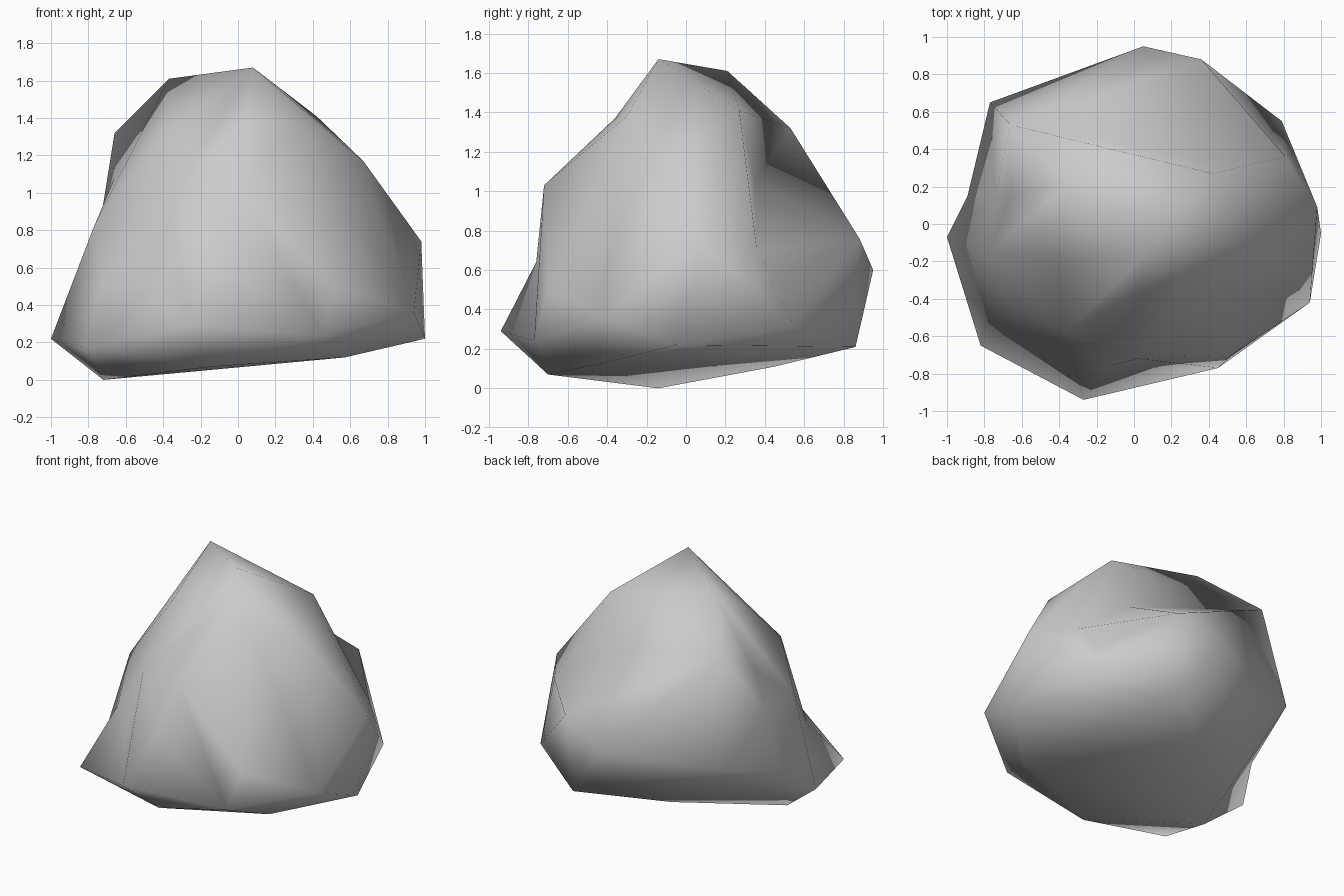
import bpy
import bmesh
from mathutils import Vector

default_cube = bpy.data.objects.get("Cube")
if default_cube:
    bpy.data.objects.remove(default_cube, do_unlink=True)


def make_material(name, colour):
    material = bpy.data.materials.new(name)
    material.use_nodes = True
    material.diffuse_color = colour
    shader = material.node_tree.nodes["Principled BSDF"]
    shader.inputs["Base Color"].default_value = colour
    shader.inputs["Roughness"].default_value = 0.9
    return material


def press_hollow(bm, point):
    """Split the nearest ridge and press its middle in to the given point."""
    target = Vector(point)

    def distance(edge):
        middle = (edge.verts[0].co + edge.verts[1].co) / 2
        return (middle - target).length

    ridge = min(bm.edges, key=distance)
    result = bmesh.ops.subdivide_edges(bm, edges=[ridge], cuts=1)
    for item in result["geom_inner"]:
        if isinstance(item, bmesh.types.BMVert):
            item.co = target
    bmesh.ops.triangulate(bm, faces=bm.faces[:])


# Outer corners of the boulder, grouped by region
summit = [(.08, -.14, 1.67), (-.37, .21, 1.61), (-.66, .53, 1.32),
          (.42, .27, 1.41), (.67, -.08, 1.17), (.3, -.3, 1.38),
          (-.4, -.2, 1.31)]
shoulders = [(.02, -.72, 1.03), (-.36, -.58, .97), (-.77, -.15, .82),
             (.81, .36, .7), (.98, .09, .74), (.36, .88, .76)]
girth = [(.05, .95, .6), (-.77, .65, .57), (.79, .55, .31),
         (.94, -.42, .36), (.52, -.7, .5), (-.27, -.94, .29)]
base = [(-1, -.07, .22), (1, -.05, .22), (-.82, -.65, .17),
        (.45, -.77, .24), (.31, .86, .21), (.57, -.45, .12),
        (-.2, .45, .11), (-.15, -.7, .07), (-.72, -.14, 0)]

# Hollows of each side, each pressed into the ridge beside it
back_gully = [(.34, .35, 1.05), (.7, .46, .55)]
left_flank = [(-.74, .15, .82), (-.66, .15, 1.08), (-.89, .15, .4)]
front_foot = [(-.72, -.36, .53), (-.53, -.52, .55), (-.13, -.76, .64)]
brow = [(.03, -.36, 1.37)]

# Wrap the corners in a faceted shell, then press in the hollows
bm = bmesh.new()
for corner in summit + shoulders + girth + base:
    bm.verts.new(corner)
bmesh.ops.convex_hull(bm, input=bm.verts[:])
loose = [v for v in bm.verts if not v.link_faces]
bmesh.ops.delete(bm, geom=loose, context="VERTS")
bmesh.ops.triangulate(bm, faces=bm.faces[:])
for hollow in back_gully + left_flank + front_foot + brow:
    press_hollow(bm, hollow)
bmesh.ops.recalc_face_normals(bm, faces=bm.faces[:])
for face in bm.faces:
    face.smooth = True

mesh = bpy.data.meshes.new("boulder")
bm.to_mesh(mesh)
bm.free()
mesh.materials.append(make_material("stone grey", (.6, .6, .6, 1)))
boulder = bpy.data.objects.new("boulder", mesh)
bpy.context.collection.objects.link(boulder)
